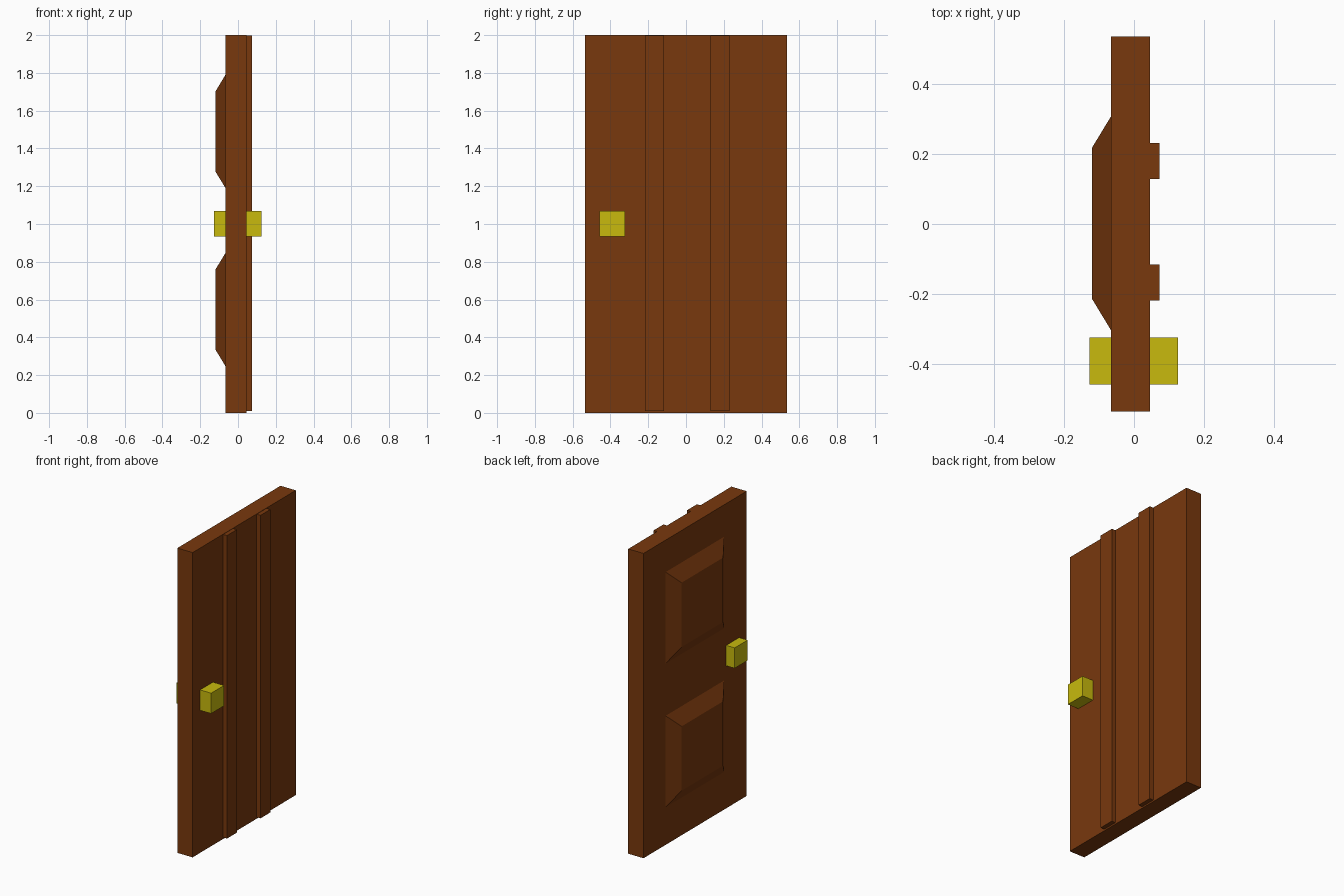
import bpy, bmesh

if "Cube" in bpy.data.objects:
    bpy.data.objects.remove(bpy.data.objects["Cube"])


def material(name, rgb):
    m = bpy.data.materials.new(name)
    m.diffuse_color = (*rgb, 1)
    m.use_nodes = True
    m.node_tree.nodes["Principled BSDF"].inputs["Base Color"].default_value = m.diffuse_color
    return m


WOOD = material("brown_wood", (0.19, 0.04, 0.004))
BRASS = material("yellow_brass", (0.58, 0.49, 0.004))


def block(name, x, y, z, mat, inset=0.0):
    """Box from (min, max) ranges; inset shrinks the -x face for a bevelled panel."""
    bm = bmesh.new()
    bmesh.ops.create_cube(bm, size=1)
    mid = [(r[0] + r[1]) / 2 for r in (x, y, z)]
    size = [r[1] - r[0] for r in (x, y, z)]
    for v in bm.verts:
        shrink = 2 * inset if v.co.x < 0 else 0
        v.co = (mid[0] + v.co.x * size[0],
                mid[1] + v.co.y * (size[1] - shrink),
                mid[2] + v.co.z * (size[2] - shrink))
    mesh = bpy.data.meshes.new(name)
    bm.to_mesh(mesh)
    bm.free()
    mesh.materials.append(mat)
    ob = bpy.data.objects.new(name, mesh)
    bpy.context.collection.objects.link(ob)
    return ob


BACK, FACE = -0.066, 0.045

# Door slab
block("door_slab", (BACK, FACE), (-0.535, 0.535), (0, 2), WOOD)

# Vertical battens on the +x face
for i, y in enumerate((-0.167, 0.18)):
    block(f"batten_{i + 1}", (FACE - 0.01, 0.073), (y - 0.051, y + 0.051), (0.01, 1.998), WOOD)

# Raised bevelled panels on the -x face
for name, z in (("lower_panel", 0.547), ("upper_panel", 1.49)):
    block(name, (-0.12, BACK), (-0.302, 0.306), (z - 0.3, z + 0.3), WOOD, inset=0.089)

# Square knobs on both faces
for name, x in (("back_knob", (-0.127, BACK)), ("front_knob", (FACE, 0.125))):
    block(name, x, (-0.457, -0.323), (0.935, 1.069), BRASS)
